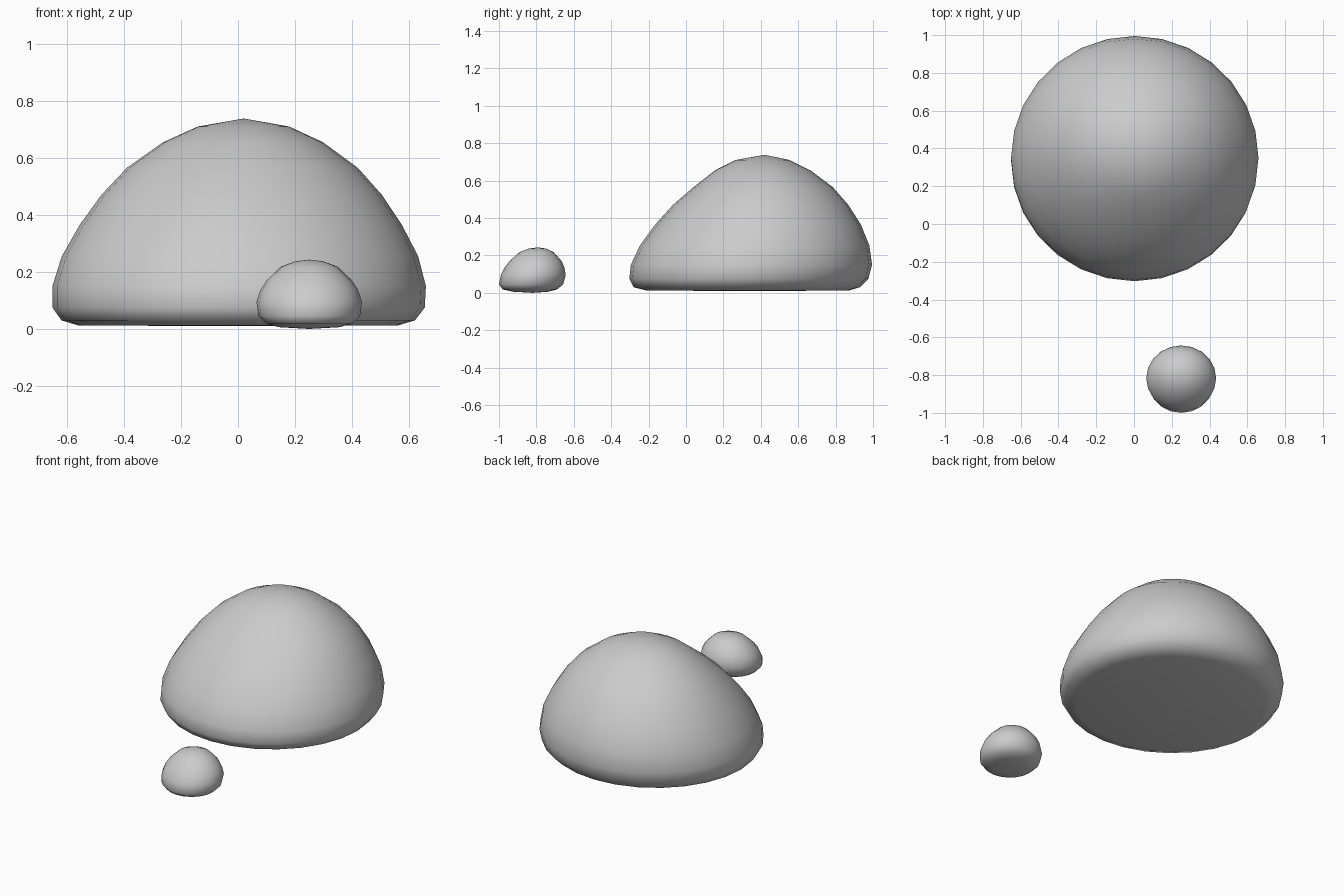
import bpy, bmesh, math


def mound(name, cx, rings, foot, peak, segments):
    """Lopsided dome: each ring is (z, half width, front y, back y)."""
    bm = bmesh.new()
    loops = []
    for z, w, front, back in rings:
        x0 = cx + (peak[0] - cx) * z / peak[2]
        y0, d = (front + back) / 2, (back - front) / 2
        loops.append([bm.verts.new((x0 + w * math.cos(a), y0 + d * math.sin(a), z))
                      for a in (math.tau * i / segments for i in range(segments))])
    bottom, top = bm.verts.new(foot), bm.verts.new(peak)
    for i in range(segments):
        j = (i + 1) % segments
        bm.faces.new((bottom, loops[0][j], loops[0][i]))
        for a, b in zip(loops, loops[1:]):
            bm.faces.new((a[i], a[j], b[j], b[i]))
        bm.faces.new((loops[-1][i], loops[-1][j], top))
    for f in bm.faces:
        f.smooth = True
    mesh = bpy.data.meshes.new(name)
    bm.to_mesh(mesh)
    bm.free()
    obj = bpy.data.objects.new(name, mesh)
    bpy.context.collection.objects.link(obj)
    return obj


# Large mound with a long front slope and steep back
mound("large_mound", 0.0, [
    (0.012, 0.560, -0.210, 0.870),
    (0.030, 0.620, -0.280, 0.930),
    (0.075, 0.653, -0.303, 0.975),
    (0.150, 0.655, -0.295, 0.995),
    (0.255, 0.625, -0.245, 0.980),
    (0.365, 0.565, -0.165, 0.935),
    (0.470, 0.492, -0.070, 0.868),
    (0.565, 0.405, 0.040, 0.785),
    (0.655, 0.280, 0.155, 0.665),
    (0.710, 0.160, 0.265, 0.555),
], (0, 0.35, 0.010), (0.02, 0.42, 0.738), 28)

# Small mound in front
mound("small_mound", 0.25, [
    (0.006, 0.105, -0.925, -0.735),
    (0.018, 0.150, -0.980, -0.690),
    (0.045, 0.178, -1.000, -0.657),
    (0.095, 0.185, -0.990, -0.643),
    (0.135, 0.172, -0.970, -0.650),
    (0.170, 0.150, -0.943, -0.665),
    (0.218, 0.100, -0.890, -0.708),
    (0.237, 0.050, -0.840, -0.750),
], (0.25, -0.82, 0.0), (0.25, -0.79, 0.243), 20)
